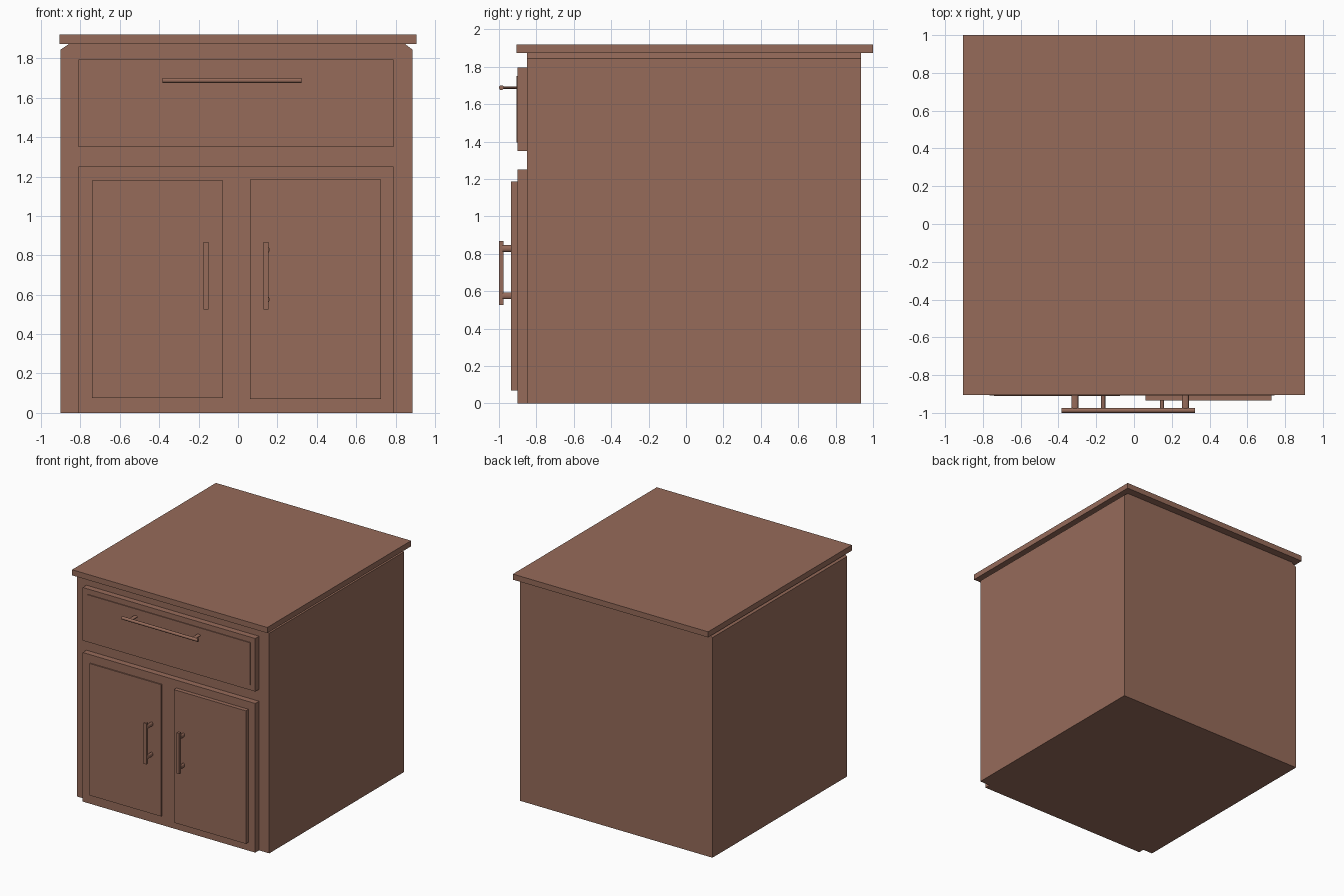
import bpy, bmesh, math
from mathutils import Matrix, Vector

if "Cube" in bpy.data.objects:
    bpy.data.objects.remove(bpy.data.objects["Cube"])

wood = bpy.data.materials.new("brown_wood")
wood.diffuse_color = (0.305, 0.147, 0.102, 1)
wood.use_nodes = True
wood.node_tree.nodes["Principled BSDF"].inputs["Base Color"].default_value = wood.diffuse_color


def finish(name, bm):
    bmesh.ops.recalc_face_normals(bm, faces=bm.faces)
    me = bpy.data.meshes.new(name)
    bm.to_mesh(me)
    bm.free()
    me.materials.append(wood)
    ob = bpy.data.objects.new(name, me)
    bpy.context.collection.objects.link(ob)
    return ob


def box(name, x0, x1, y0, y1, z0, z1):
    bm = bmesh.new()
    m = Matrix.Translation(((x0 + x1) / 2, (y0 + y1) / 2, (z0 + z1) / 2)) \
        @ Matrix.Diagonal((x1 - x0, y1 - y0, z1 - z0, 1))
    bmesh.ops.create_cube(bm, size=1, matrix=m)
    return finish(name, bm)


def rod(name, a, b, rx, ry, sides=12):
    """Rod from a to b; rx, ry are the radii of its oval section."""
    a, b = Vector(a), Vector(b)
    bm = bmesh.new()
    rot = (b - a).to_track_quat('Z', 'Y').to_matrix().to_4x4()
    m = Matrix.Translation((a + b) / 2) @ rot \
        @ Matrix.Diagonal((rx, ry, (b - a).length, 1))
    bmesh.ops.create_cone(bm, cap_ends=True, segments=sides, radius1=1,
                          radius2=1, depth=1, matrix=m)
    ob = finish(name, bm)
    for p in ob.data.polygons:
        p.use_smooth = len(p.vertices) == 4
    for e in ob.data.edges:  # crisp rims
        v0, v1 = (ob.data.vertices[i].co for i in e.vertices)
        e.use_edge_sharp = abs((v1 - v0).dot((b - a).normalized())) < 1e-5
    return ob


# Carcass: front profile with sloped upper corners, extruded to the back
profile = [(-0.90, 0), (0.885, 0), (0.885, 1.845), (0.845, 1.875),
           (-0.855, 1.875), (-0.90, 1.845)]
bm = bmesh.new()
face = bm.faces.new([bm.verts.new((x, -0.85, z)) for x, z in profile])
ext = bmesh.ops.extrude_face_region(bm, geom=[face], use_keep_orig=True)
bmesh.ops.translate(bm, vec=(0, 1.785, 0),
                    verts=[v for v in ext["geom"] if isinstance(v, bmesh.types.BMVert)])
finish("carcass", bm)

# Worktop
box("worktop", -0.905, 0.905, -0.905, 1.0, 1.873, 1.92)

# Drawer front and raised panel
box("drawer_front", -0.81, 0.79, -0.90, -0.845, 1.35, 1.795)
box("drawer_panel", -0.765, 0.745, -0.907, -0.89, 1.395, 1.75)

# Door frame and the two doors
box("door_frame", -0.81, 0.79, -0.90, -0.845, 0, 1.25)
box("left_door", -0.74, -0.075, -0.91, -0.89, 0.075, 1.18)
box("right_door", 0.06, 0.727, -0.935, -0.89, 0.07, 1.185)

# Drawer handle
rod("drawer_handle_bar", (-0.383, -0.987, 1.688), (0.322, -0.987, 1.688), 0.013, 0.013)
for x in (-0.313, 0.272):
    rod("drawer_handle_post", (x, -0.985, 1.688), (x, -0.90, 1.688), 0.018, 0.007)

# Door handles
for side, x, px in (("left", -0.163, -0.163), ("right", 0.142, 0.149)):
    box(side + "_handle_bar", x - 0.0125, x + 0.0125, -1.0, -0.975, 0.525, 0.868)
    for z in (0.575, 0.828):
        rod(side + "_handle_post", (px, -0.98, z), (px, -0.90, z), 0.011, 0.018)
